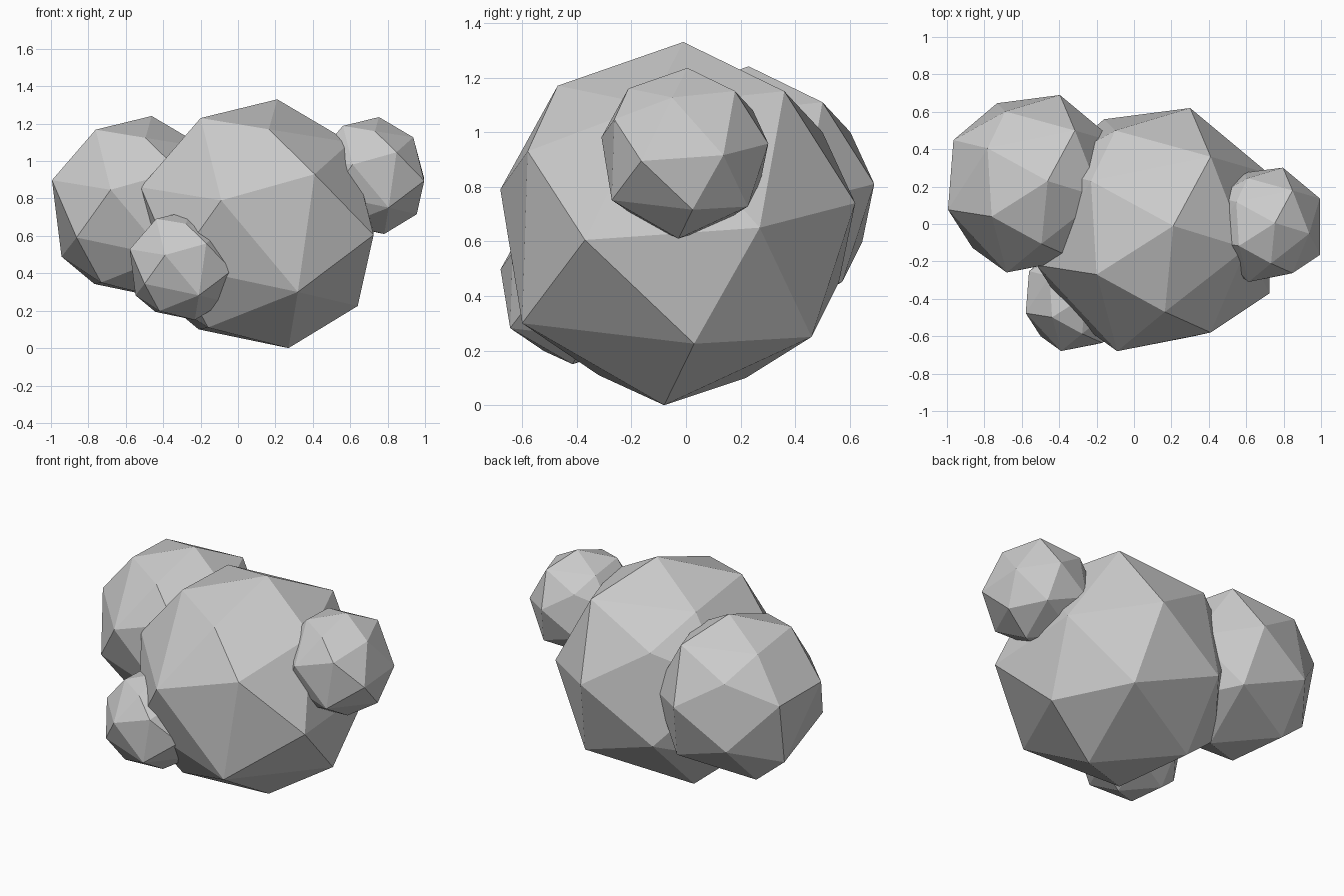
import bpy, bmesh
from mathutils import Vector

if "Cube" in bpy.data.objects:
    bpy.data.objects.remove(bpy.data.objects["Cube"])

# Corner points of one faceted boulder; every lobe is a scaled copy of it
CORNERS = [
    (.21, -.01, 1.33), (-.20, -.27, 1.23), (.165, -.47, 1.17), (.41, .36, 1.15),
    (.60, -.13, 1.10), (-.10, .50, 1.00), (-.23, .23, 1.19), (.41, -.58, .93),
    (-.09, -.68, .79), (-.52, -.22, .86), (-.48, .29, .83), (.30, .62, .74),
    (.725, -.37, .605), (.72, .27, .65), (-.16, .56, .45), (-.34, -.50, .44),
    (-.45, .18, .30), (.32, -.60, .30), (.64, .03, .225), (.38, .46, .25),
    (-.16, -.32, .11), (-.21, .22, .10), (.27, -.08, 0),
]


def boulder(name, scale, offset):
    bm = bmesh.new()
    for c in CORNERS:
        bm.verts.new(Vector(c) * scale + Vector(offset))
    bmesh.ops.convex_hull(bm, input=bm.verts[:])
    bmesh.ops.recalc_face_normals(bm, faces=bm.faces[:])
    mesh = bpy.data.meshes.new(name)
    bm.to_mesh(mesh)
    bm.free()
    obj = bpy.data.objects.new(name, mesh)
    bpy.context.collection.objects.link(obj)
    return obj


# Main lobe and three smaller ones pushed into it
boulder("main_lobe", 1.0, (0, 0, 0))
boulder("left_lobe", .73, (-.615, .237, .27))
boulder("right_lobe", .47, (.655, .01, .61))
boulder("front_lobe", .44, (-.35, -.38, .15))
